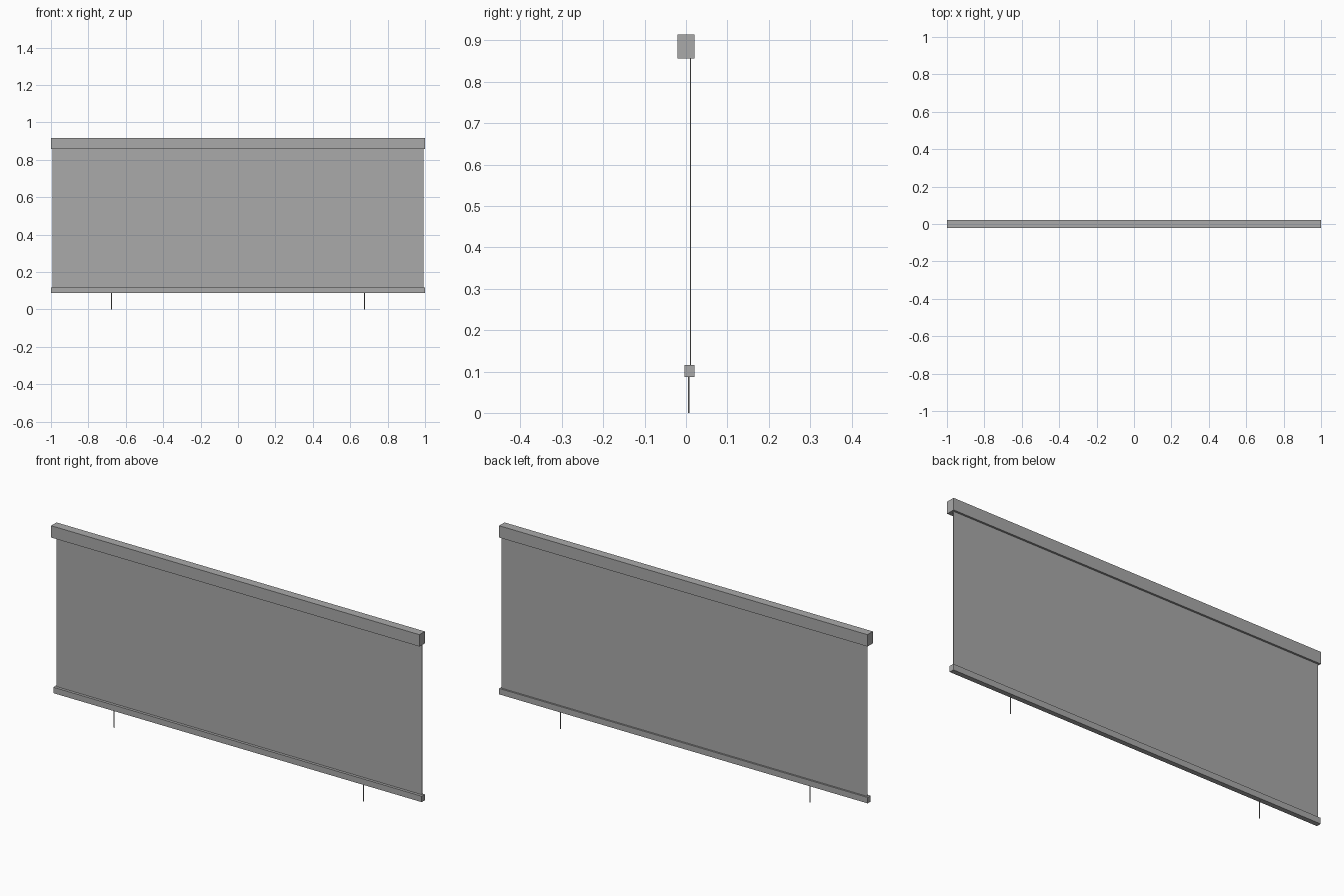
import bpy
import bmesh
from mathutils import Matrix, Vector

cube = bpy.data.objects.get("Cube")
if cube:
    bpy.data.objects.remove(cube, do_unlink=True)

# One plain grey for the whole blind
grey = bpy.data.materials.new("plain grey")
grey.use_nodes = True
colour = (0.4, 0.4, 0.4, 1)
grey.diffuse_color = colour
grey.node_tree.nodes["Principled BSDF"].inputs["Base Color"].default_value = colour


def add_object(name, bm):
    mesh = bpy.data.meshes.new(name)
    bm.to_mesh(mesh)
    bm.free()
    mesh.materials.append(grey)
    obj = bpy.data.objects.new(name, mesh)
    bpy.context.scene.collection.objects.link(obj)


def box(name, half_width, y0, y1, z0, z1):
    bm = bmesh.new()
    size = Vector((2 * half_width, y1 - y0, z1 - z0))
    centre = Vector((0, (y0 + y1) / 2, (z0 + z1) / 2))
    bmesh.ops.create_cube(bm, size=1)
    bmesh.ops.scale(bm, vec=size, verts=bm.verts)
    bmesh.ops.translate(bm, vec=centre, verts=bm.verts)
    add_object(name, bm)


def cord(name, x, y, radius, z0, z1):
    bm = bmesh.new()
    bmesh.ops.create_cone(bm, cap_ends=True, segments=12, radius1=radius, radius2=radius,
                          depth=z1 - z0, matrix=Matrix.Translation((x, y, (z0 + z1) / 2)))
    for face in bm.faces:
        face.smooth = len(face.verts) == 4
    add_object(name, bm)


# Housing, hanging fabric and weighted bottom bar
box("headbox", 1.0, -0.021, 0.021, 0.857, 0.915)
box("fabric_sheet", 0.993, 0.0095, 0.0115, 0.11, 0.865)
box("bottom_bar", 1.0, -0.004, 0.02, 0.087, 0.116)

# Pull cords below the bar
for side, x in (("left", 0.677), ("right", -0.677)):
    cord(side + "_pull_cord", x, 0.0065, 0.002, 0, 0.09)
